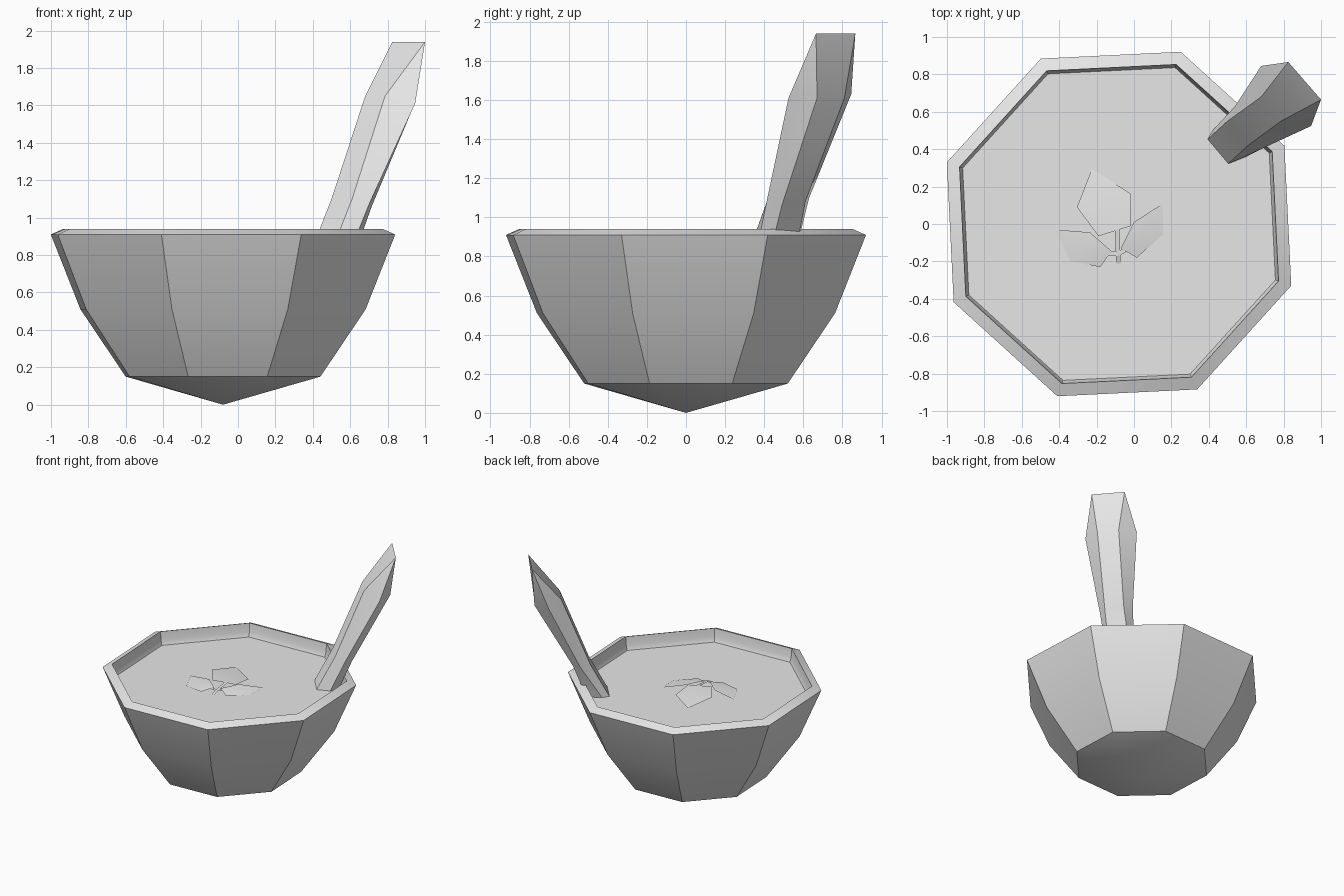
import bpy, bmesh, math
from mathutils import Vector

cube = bpy.data.objects.get("Cube")
if cube:
    bpy.data.objects.remove(cube, do_unlink=True)

grey = bpy.data.materials.new("pale grey")
grey.use_nodes = True
grey.diffuse_color = (0.8, 0.8, 0.8, 1)
grey.node_tree.nodes["Principled BSDF"].inputs["Base Color"].default_value = (0.8, 0.8, 0.8, 1)

CENTRE = Vector((-0.08, 0, 0))
SIDES = 8
SOUP_Z = 0.83


def finish(name, bm, recalc=True):
    """Turn a bmesh into a named, shaded object."""
    if recalc:
        bmesh.ops.recalc_face_normals(bm, faces=bm.faces)
    mesh = bpy.data.meshes.new(name)
    bm.to_mesh(mesh)
    bm.free()
    mesh.materials.append(grey)
    obj = bpy.data.objects.new(name, mesh)
    bpy.context.collection.objects.link(obj)
    bpy.ops.object.select_all(action='DESELECT')
    obj.select_set(True)
    bpy.context.view_layer.objects.active = obj
    bpy.ops.object.shade_smooth_by_angle(angle=math.radians(30))
    return obj


def octagon(bm, radius, z):
    turn = [math.radians(25.3) + i * math.tau / SIDES for i in range(SIDES)]
    return [bm.verts.new(CENTRE + Vector((radius * math.cos(a), radius * math.sin(a), z)))
            for a in turn]


def bridge(bm, rings):
    for low, high in zip(rings, rings[1:]):
        n = len(low)
        for i in range(n):
            j = (i + 1) % n
            bm.faces.new((low[i], low[j], high[j], high[i]))


def fan(bm, ring, tip):
    tip = bm.verts.new(tip)
    for i in range(len(ring)):
        bm.faces.new((ring[i], ring[(i + 1) % len(ring)], tip))


# Bowl: eight-sided shell with a pointed base, sloped rim and stepped inner wall
bm = bmesh.new()
profile = [(0.553, 0.15), (0.81, 0.51), (0.978, 0.91), (0.906, 0.94),
           (0.9, 0.87), (0.888, SOUP_Z), (0.5, 0.2)]
rings = [octagon(bm, r, z) for r, z in profile]
bridge(bm, rings)
fan(bm, rings[0], CENTRE)
fan(bm, rings[-1], CENTRE + Vector((0, 0, 0.06)))
finish("bowl", bm)

# Soup: flat surface filling the bowl
bm = bmesh.new()
bm.faces.new(octagon(bm, 0.889, SOUP_Z))
finish("soup", bm, recalc=False)

# Spoon handle: six-sided bar, widest near the top, ending in a chisel edge
bm = bmesh.new()
sections = [
    [(0.39, 0.45, 0.82), (0.50, 0.32, 0.82), (0.60, 0.36, 0.82),
     (0.63, 0.43, 0.82), (0.53, 0.56, 0.82), (0.42, 0.50, 0.82)],
    [(0.50, 0.55, 1.10), (0.61, 0.42, 1.10), (0.70, 0.41, 1.07),
     (0.715, 0.49, 1.06), (0.62, 0.61, 1.08), (0.54, 0.63, 1.10)],
    [(0.68, 0.68, 1.65), (0.786, 0.55, 1.65), (0.947, 0.524, 1.61),
     (0.945, 0.67, 1.61), (0.84, 0.81, 1.61), (0.68, 0.845, 1.63)],
]
rings = [[bm.verts.new(p) for p in s] for s in sections]
bridge(bm, rings)
bm.faces.new(list(reversed(rings[0])))
right, left = bm.verts.new((1.0, 0.665, 1.94)), bm.verts.new((0.825, 0.866, 1.94))
a, b, c, d, e, f = rings[-1]
for face in ((a, b, right, left), (b, c, right), (c, d, right),
             (d, e, left, right), (e, f, left), (f, a, left)):
    bm.faces.new(face)
finish("spoon_handle", bm)

# Garnish leaves: shallow folded five-sided leaves lying on the soup
leaves = {
    "back_leaf": [(-0.225, 0.295, 0.835), (-0.305, 0.09, 0.87), (-0.19, -0.065, 0.87),
                  (-0.015, -0.01, 0.86), (-0.015, 0.16, 0.84)],
    "right_leaf": [(-0.42, -0.03, 0.835), (-0.34, -0.20, 0.835), (-0.18, -0.23, 0.84),
                   (-0.12, -0.145, 0.86), (-0.235, -0.045, 0.86)],
    "left_leaf": [(0.155, 0.11, 0.835), (0.0, 0.01, 0.86), (-0.07, -0.13, 0.86),
                  (0.015, -0.18, 0.84), (0.155, -0.055, 0.835)],
}
for name, outline in leaves.items():
    bm = bmesh.new()
    ring = [bm.verts.new(p) for p in outline]
    middle = sum((v.co for v in ring), Vector()) / len(ring)
    fan(bm, ring, middle + Vector((0, 0, 0.008)))
    finish(name, bm, recalc=False)

# Stems: thin slivers running from the joint to each leaf
bm = bmesh.new()
joint = Vector((-0.085, -0.16, 0.85))
for end in ((-0.09, -0.03, 0.865), (-0.15, -0.16, 0.855), (-0.05, -0.14, 0.855),
            (-0.085, -0.21, 0.835)):
    end = Vector(end)
    side = (end - joint).cross(Vector((0, 0, 1))).normalized() * 0.012
    bm.faces.new([bm.verts.new(p) for p in (joint - side, joint + side, end + side, end - side)])
finish("stems", bm, recalc=False)
